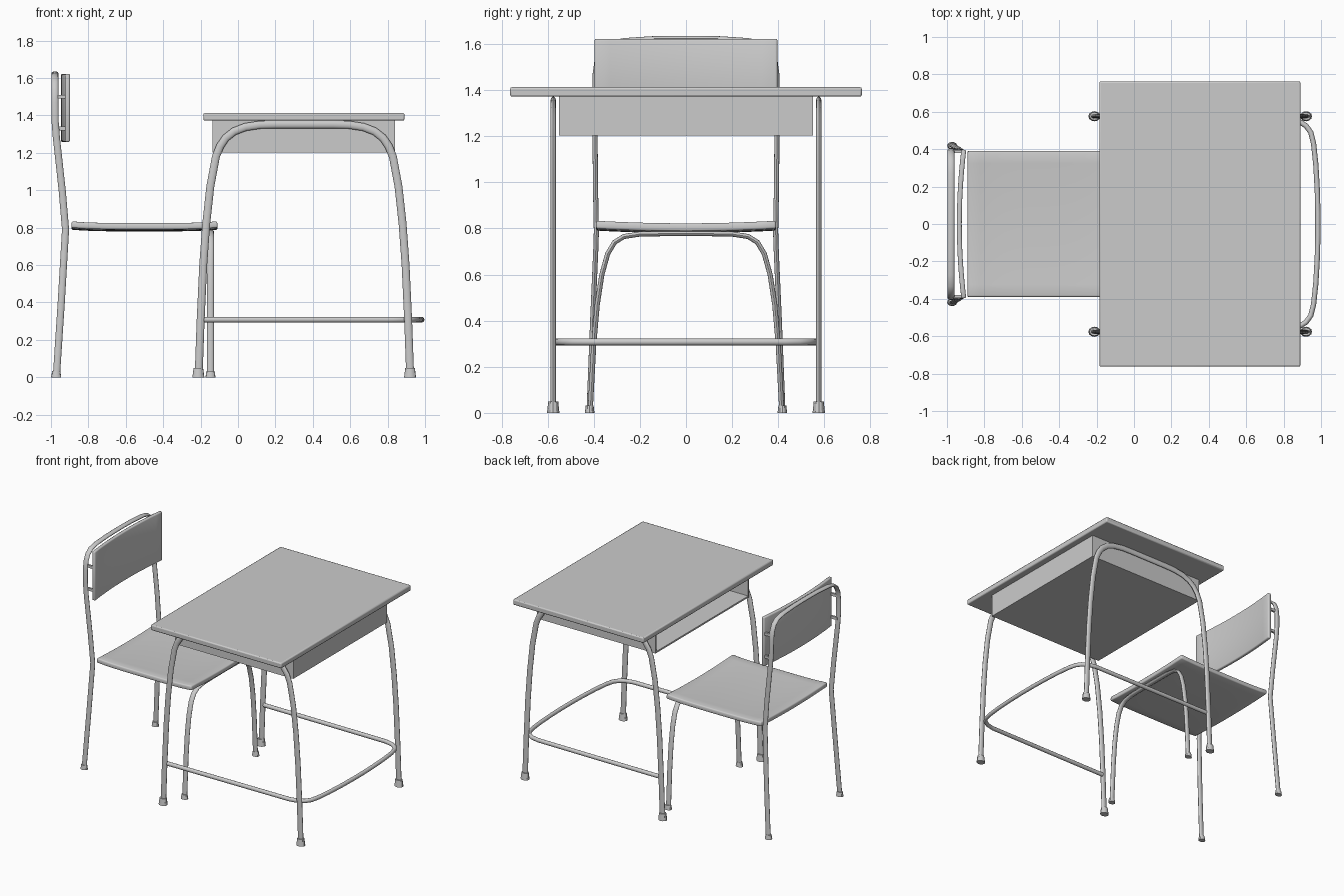
import bpy, bmesh, math
from mathutils import Vector

if "Cube" in bpy.data.objects:
    bpy.data.objects.remove(bpy.data.objects["Cube"])


def finish(name, bm, angle=30):
    bmesh.ops.recalc_face_normals(bm, faces=bm.faces[:])
    me = bpy.data.meshes.new(name)
    bm.to_mesh(me)
    bm.free()
    ob = bpy.data.objects.new(name, me)
    bpy.context.collection.objects.link(ob)
    bpy.ops.object.select_all(action='DESELECT')
    ob.select_set(True)
    bpy.context.view_layer.objects.active = ob
    bpy.ops.object.shade_smooth_by_angle(angle=math.radians(angle))
    return ob


def bevel(ob, width, segments=2):
    m = ob.modifiers.new("Bevel", 'BEVEL')
    m.width, m.segments = width, segments
    m.limit_method, m.angle_limit = 'ANGLE', math.radians(40)


def tube(name, pts, normal, in_plane, across, sides=12):
    """Sweep an oval along pts; 'across' is the half-width along normal."""
    pts = [Vector(p) for p in pts]
    n = Vector(normal)
    bm = bmesh.new()
    rings = []
    for i, p in enumerate(pts):
        t = pts[min(i + 1, len(pts) - 1)] - pts[max(i - 1, 0)]
        side = t.cross(n).normalized()
        rings.append([bm.verts.new(p + side * in_plane * math.cos(a) + n * across * math.sin(a))
                      for a in (2 * math.pi * k / sides for k in range(sides))])
    for r, s in zip(rings, rings[1:]):
        for k in range(sides):
            j = (k + 1) % sides
            bm.faces.new((r[k], r[j], s[j], s[k]))
    bm.faces.new(rings[0])
    bm.faces.new(rings[-1][::-1])
    return finish(name, bm, 45)


def box(name, x, y, z, bev=0.0):
    bm = bmesh.new()
    bmesh.ops.create_cube(bm, size=1)
    for v in bm.verts:
        v.co = Vector([(r[0] + r[1]) / 2 + c * (r[1] - r[0]) for c, r in zip(v.co, (x, y, z))])
    ob = finish(name, bm)
    if bev:
        bevel(ob, bev)
    return ob


def foot(name, x, y, rx, ry, h):
    bm = bmesh.new()
    bmesh.ops.create_cone(bm, cap_ends=True, segments=12, radius1=1, radius2=0.8, depth=h)
    for v in bm.verts:
        v.co = (x + v.co.x * rx, y + v.co.y * ry, v.co.z + h / 2)
    return finish(name, bm)


def panel(name, point, thickness, nu=12, nv=12):
    """Curved sheet from point(u, v) with u, v in -1..1, given thickness."""
    bm = bmesh.new()
    g = [[bm.verts.new(point(2 * i / nu - 1, 2 * j / nv - 1)) for j in range(nv + 1)]
         for i in range(nu + 1)]
    for i in range(nu):
        for j in range(nv):
            bm.faces.new((g[i][j], g[i + 1][j], g[i + 1][j + 1], g[i][j + 1]))
    ob = finish(name, bm)
    m = ob.modifiers.new("Solidify", 'SOLIDIFY')
    m.thickness, m.offset = thickness, 0
    bevel(ob, 0.008)
    return ob


def mirrored(half, f):
    return half + [f(p) for p in reversed(half)]


# Desk top
box("desk_top", (-0.185, 0.89), (-0.763, 0.763), (1.372, 1.413), 0.008)

# Storage tray, open toward the chair
T = 0.012
box("tray_bottom", (-0.135, 0.84), (-0.55, 0.55), (1.203, 1.203 + T))
box("tray_back", (0.84 - T, 0.84), (-0.55, 0.55), (1.203, 1.374))
for s, side in ((-1, "front"), (1, "rear")):
    y = sorted((s * 0.55, s * (0.55 - T)))
    box("tray_side_" + side, (-0.135, 0.84), y, (1.203, 1.374))

# Desk leg arches and feet
arch = [(-0.21, 0.02), (-0.2, 0.3), (-0.186, 0.6), (-0.17, 0.82), (-0.148, 1.02), (-0.118, 1.18),
        (-0.096, 1.235), (-0.065, 1.28), (-0.02, 1.315), (0.04, 1.338), (0.12, 1.35), (0.2, 1.352)]
arch = mirrored(arch, lambda p: (0.71 - p[0], p[1]))
for s, side in ((-1, "front"), (1, "rear")):
    y = s * 0.576
    tube("desk_leg_arch_" + side, [(x, y, z) for x, z in arch], (0, 1, 0), 0.021, 0.012)
    for x, end in ((-0.212, "near"), (0.92, "far")):
        foot(f"desk_foot_{side}_{end}", x, y, 0.032, 0.027, 0.05)

# Desk foot rail, bowed at the far end
rail = [(-0.185, -0.568), (0.3, -0.566), (0.82, -0.563), (0.88, -0.55), (0.92, -0.525), (0.945, -0.49),
        (0.96, -0.43), (0.972, -0.32), (0.98, -0.18), (0.983, -0.06)]
rail = mirrored(rail, lambda p: (p[0], -p[1]))
tube("desk_foot_rail", [(x, y, 0.308) for x, y in rail], (0, 0, 1), 0.014, 0.015)

# Chair seat, gently dished
panel("seat", lambda u, v: (-0.5 + 0.39 * u, 0.39 * v,
                            0.817 - 0.011 * (1 - v * v) - 0.009 * (1 - u ** 4)), 0.034)

# Chair backrest, curved around the sitter
panel("backrest", lambda u, v: (-0.934 + 0.024 * u * u, 0.397 * u, 1.44 + 0.182 * v), 0.026, 12, 1)

# Chair back frame: rear legs and top hoop in one tube
back = [(-0.97, -0.42, 0.02), (-0.945, -0.405, 0.4), (-0.925, -0.39, 0.74), (-0.922, -0.389, 0.79),
        (-0.94, -0.393, 1.0), (-0.971, -0.395, 1.28), (-0.978, -0.395, 1.37), (-0.979, -0.394, 1.47),
        (-0.979, -0.386, 1.53), (-0.979, -0.365, 1.575), (-0.979, -0.33, 1.602), (-0.979, -0.27, 1.615),
        (-0.979, -0.15, 1.623), (-0.979, -0.05, 1.625)]
back = mirrored(back, lambda p: (p[0], -p[1], p[2]))
tube("chair_back_frame", back, (1, 0, 0), 0.011, 0.019)

# Chair front leg hoop under the seat
hoop = [(-0.415, 0.02), (-0.4, 0.3), (-0.385, 0.47), (-0.365, 0.6), (-0.34, 0.69), (-0.31, 0.74),
        (-0.27, 0.765), (-0.2, 0.776), (-0.07, 0.778)]
hoop = mirrored(hoop, lambda p: (-p[0], p[1]))
tube("chair_front_leg_hoop", [(-0.147, y, z) for y, z in hoop], (1, 0, 0), 0.011, 0.019)

# Chair feet
for s, side in ((-1, "front"), (1, "rear")):
    for x, end in ((-0.972, "back"), (-0.147, "fore")):
        foot(f"chair_foot_{side}_{end}", x, s * 0.418, 0.027, 0.021, 0.033)

# Backrest mounting studs
for s, side in ((-1, "front"), (1, "rear")):
    for z, lvl in ((1.33, "low"), (1.5, "high")):
        y = sorted((s * 0.38, s * 0.395))
        box(f"backrest_stud_{side}_{lvl}", (-0.975, -0.912), y, (z - 0.01, z + 0.01))
